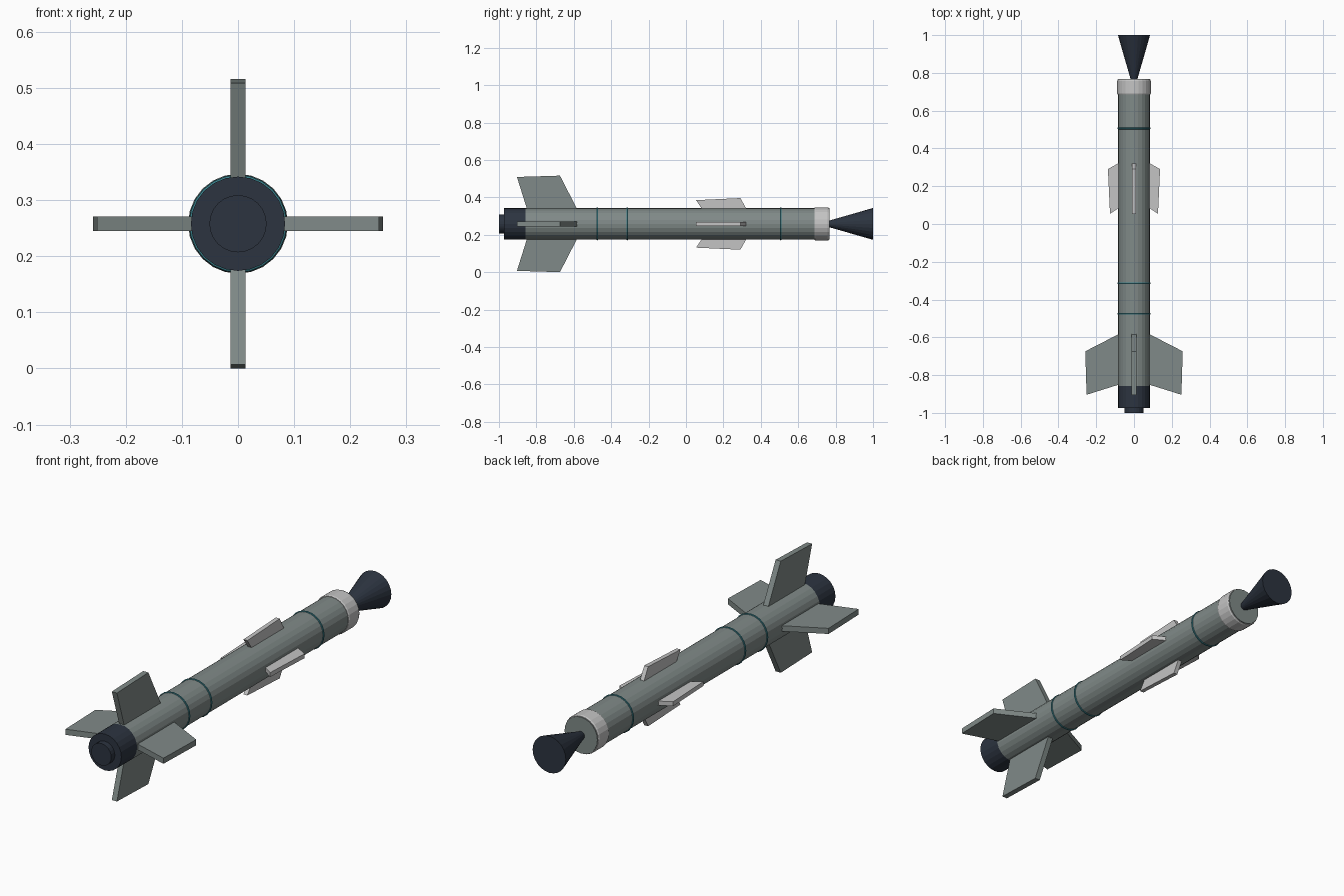
import bpy, bmesh, math
from mathutils import Vector

if "Cube" in bpy.data.objects:
    bpy.data.objects.remove(bpy.data.objects["Cube"])

ZC = 0.258     # height of the long axis
SIDES = 24

def material(name, rgb):
    m = bpy.data.materials.new(name)
    m.diffuse_color = (*rgb, 1)
    m.use_nodes = True
    m.node_tree.nodes["Principled BSDF"].inputs["Base Color"].default_value = m.diffuse_color
    return m

GREY = material("body grey", (0.216, 0.254, 0.246))
LIGHT = material("light grey", (0.55, 0.55, 0.55))
DARK = material("dark slate", (0.025, 0.034, 0.051))
TEAL = material("teal", (0.04, 0.21, 0.25))

def finish(name, bm, mat):
    bmesh.ops.recalc_face_normals(bm, faces=bm.faces)
    me = bpy.data.meshes.new(name)
    bm.to_mesh(me)
    bm.free()
    me.materials.append(mat)
    ob = bpy.data.objects.new(name, me)
    bpy.context.collection.objects.link(ob)
    return ob

def lathe(name, profile, mat, closed=False):
    """Revolve (y, radius) points round the long axis; ends capped unless closed in a loop."""
    bm = bmesh.new()
    rings = []
    for y, r in profile:
        rings.append([bm.verts.new((r * math.cos(a), y, ZC + r * math.sin(a)))
                      for a in (2 * math.pi * i / SIDES for i in range(SIDES))])
    pairs = list(zip(rings, rings[1:]))
    if closed:
        pairs.append((rings[-1], rings[0]))
    else:
        bm.faces.new(rings[0])
        bm.faces.new(rings[-1])
    for a, b in pairs:
        for i in range(SIDES):
            j = (i + 1) % SIDES
            bm.faces.new((a[i], a[j], b[j], b[i]))
    return finish(name, bm, mat)

def fins(name, outline, thick, mat):
    """Four flat plates, outline given as (radius, y), set crosswise on the body."""
    for k, (ux, uz) in enumerate(((1, 0), (0, 1), (-1, 0), (0, -1))):
        out, side = Vector((ux, 0, uz)), Vector((-uz, 0, ux)) * thick / 2
        bm = bmesh.new()
        a, b = [[bm.verts.new(out * r + Vector((0, y, ZC)) + side * s)
                 for r, y in outline] for s in (-1, 1)]
        bm.faces.new(a)
        bm.faces.new(b)
        n = len(outline)
        for i in range(n):
            j = (i + 1) % n
            bm.faces.new((a[i], a[j], b[j], b[i]))
        finish(f"{name}_{k + 1}", bm, mat)

# main tube
lathe("body_tube", [(-0.858, 0.084), (0.768, 0.084)], GREY)

# tail cap and exhaust disc
lathe("tail_cap", [(-0.973, 0.084), (-0.857, 0.084)], DARK)
lathe("exhaust_disc", [(-1.0, 0.051), (-0.97, 0.051)], DARK)

# light collar with softened edges
lathe("nose_collar", [(0.686, 0.082), (0.686, 0.086), (0.692, 0.089),
                      (0.757, 0.089), (0.764, 0.086), (0.764, 0.082)], LIGHT, True)

# flared cone at the nose
lathe("nose_cone", [(0.76, 0.016), (1.0, 0.085)], DARK)

# thin bands round the tube
for i, y in enumerate((-0.475, -0.314, 0.506)):
    prof = [(y + 0.005 * math.cos(t), 0.083 + 0.005 * math.sin(t))
            for t in (2 * math.pi * k / 8 for k in range(8))]
    lathe(f"band_{i + 1}", prof, TEAL, True)

# large tail fins and small middle fins
fins("tail_fin", [(0.06, -0.572), (0.258, -0.674), (0.251, -0.904), (0.06, -0.844)], 0.026, GREY)
fins("middle_fin", [(0.06, 0.334), (0.138, 0.291), (0.127, 0.054), (0.06, 0.099)], 0.02, LIGHT)
